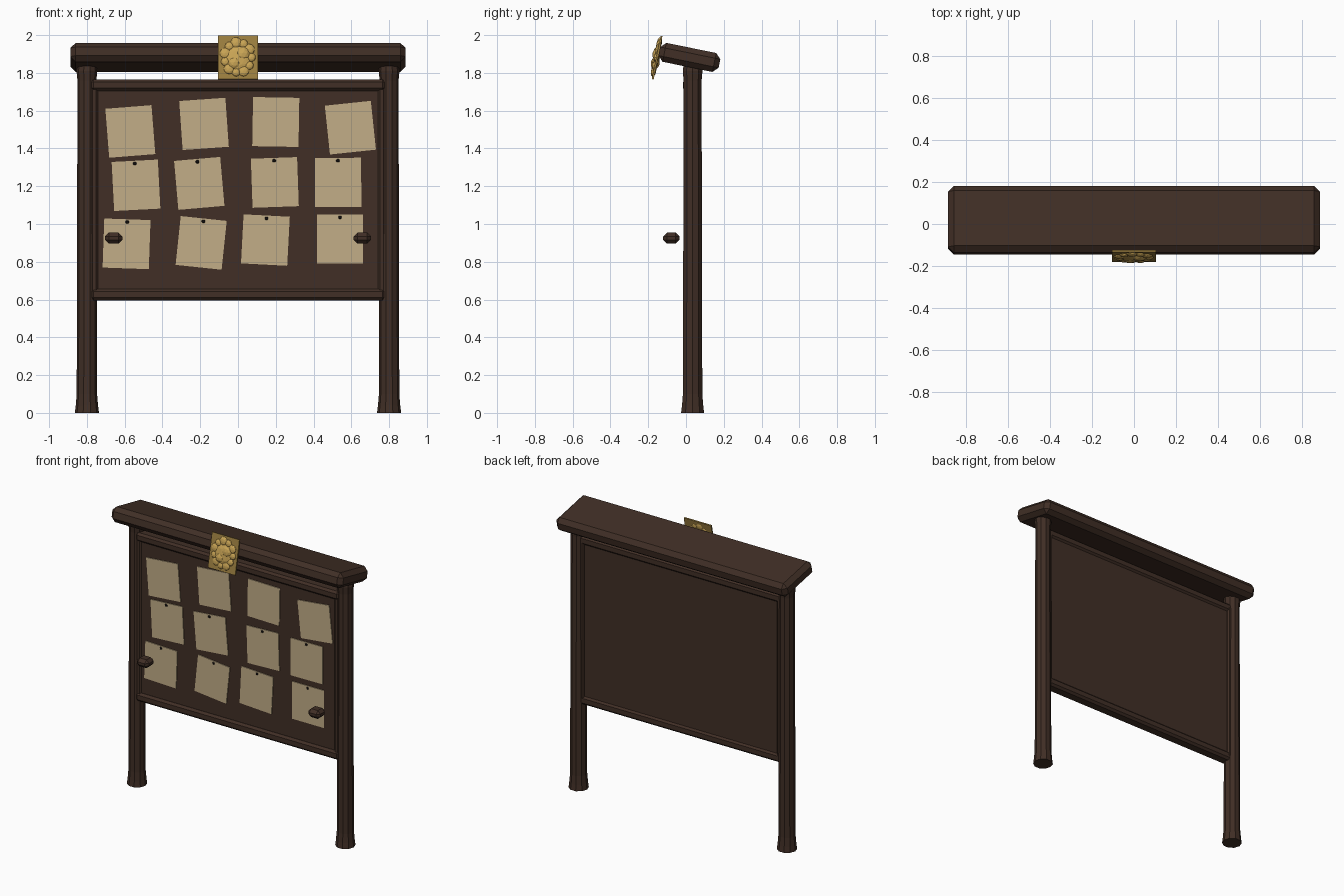
import bpy, bmesh, math
from mathutils import Matrix, Vector

cube = bpy.data.objects.get("Cube")
if cube:
    bpy.data.objects.remove(cube)


def material(name, rgb):
    m = bpy.data.materials.new(name)
    m.use_nodes = True
    m.diffuse_color = (*rgb, 1)
    m.node_tree.nodes["Principled BSDF"].inputs["Base Color"].default_value = (*rgb, 1)
    return m


WOOD = material("dark wood", (0.052, 0.028, 0.019))
PAPER = material("old paper", (0.54, 0.42, 0.245))
IRON = material("black iron", (0.012, 0.009, 0.008))
GOLD = material("gold", (0.58, 0.37, 0.09))
DARK_GOLD = material("tarnished gold", (0.33, 0.21, 0.05))


def finish(name, bm, mat, matrix=Matrix()):
    mesh = bpy.data.meshes.new(name)
    bmesh.ops.recalc_face_normals(bm, faces=bm.faces)
    bm.to_mesh(mesh)
    bm.free()
    mesh.materials.append(mat)
    ob = bpy.data.objects.new(name, mesh)
    ob.matrix_world = matrix
    bpy.context.collection.objects.link(ob)
    return ob


def box(name, centre, size, mat, bevel=0, rot=Matrix()):
    bm = bmesh.new()
    bmesh.ops.create_cube(bm, size=1, matrix=Matrix.Diagonal((*size, 1)))
    if bevel:
        bmesh.ops.bevel(bm, geom=bm.edges[:], offset=bevel, segments=1, affect='EDGES')
    return finish(name, bm, mat, Matrix.Translation(centre) @ rot)


def post(name, x, profile, sides=10):
    bm = bmesh.new()
    rings = [[bm.verts.new((r * math.cos(math.tau * i / sides),
                            r * math.sin(math.tau * i / sides), z))
              for i in range(sides)] for r, z in profile]
    for a, b in zip(rings, rings[1:]):
        for i in range(sides):
            j = (i + 1) % sides
            bm.faces.new((a[i], a[j], b[j], b[i]))
    bm.faces.new(rings[0])
    bm.faces.new(rings[-1])
    return finish(name, bm, WOOD, Matrix.Translation((x, 0.035, 0)))


# Posts with flared feet and tops, stiles and floating knobs on both sides
POST = [(0.064, 0), (0.059, 0.04), (0.054, 0.1), (0.052, 0.9),
        (0.05, 1.76), (0.055, 1.81), (0.05, 1.84)]
for side, s in (("left", 1), ("right", -1)):
    post(side + "_post", s * 0.8, POST)
    box(side + "_stile", (s * 0.76, 0.03, 1.18), (0.035, 0.075, 1.12), WOOD, 0.008)
    box(side + "_knob", (s * 0.658, -0.078, 0.925), (0.092, 0.087, 0.058), WOOD, 0.02)

# Notice panel and its rails
box("panel", (0, 0.028, 1.18), (1.52, 0.054, 1.12), WOOD)
box("top_rail", (0, 0.026, 1.735), (1.56, 0.082, 0.06), WOOD, 0.014)
box("bottom_rail", (0, 0.026, 0.626), (1.56, 0.082, 0.06), WOOD, 0.014)

# Sloping roof beam
TILT = Matrix.Rotation(math.radians(-11.5), 4, 'X')
box("roof_beam", (0, 0.018, 1.882), (1.775, 0.325, 0.102), WOOD, 0.028, TILT)

# Notices: x, z, turn in degrees
NOTICES = [(-0.57, 1.49, 4.5), (-0.18, 1.53, 4), (0.2, 1.54, -1), (0.595, 1.51, 6),
           (-0.54, 1.205, 3), (-0.205, 1.215, 5), (0.195, 1.22, 2), (0.53, 1.22, 0.5),
           (-0.59, 0.895, -2), (-0.195, 0.9, -6), (0.145, 0.915, -3), (0.54, 0.92, 0)]
for n, (x, z, turn) in enumerate(NOTICES):
    rot = Matrix.Rotation(math.radians(-turn), 4, 'Y')
    box(f"notice_{n + 1}", (x, -0.003, z), (0.245, 0.005, 0.26), PAPER, 0, rot)
    if n > 3:
        pin = Vector((x, -0.008, z)) + rot @ Vector((0, 0, 0.115))
        box(f"pin_{n - 3}", pin, (0.018, 0.008, 0.016), IRON, 0.004)

# Ornamental plaque hung on the front of the beam
PLAQUE = Matrix.Translation((0, -0.153, 1.881)) @ TILT
box("plaque", PLAQUE.translation, (0.21, 0.01, 0.234), DARK_GOLD, 0, TILT)

# Raised foliage relief: a boss ringed by lobes
bm = bmesh.new()


def lobe(x, z, r, depth):
    bmesh.ops.create_icosphere(bm, subdivisions=2, radius=1,
                               matrix=Matrix.Translation((x, -0.004, z))
                               @ Matrix.Diagonal((r, depth, r, 1)))


lobe(0, -0.005, 0.07, 0.018)
lobe(0.025, 0.02, 0.04, 0.024)
lobe(-0.02, -0.03, 0.035, 0.024)
for i in range(11):
    a = math.tau * i / 11
    lobe(0.07 * math.cos(a), 0.08 * math.sin(a), 0.024 + 0.006 * (i % 2), 0.014)
finish("plaque_relief", bm, GOLD, PLAQUE)
